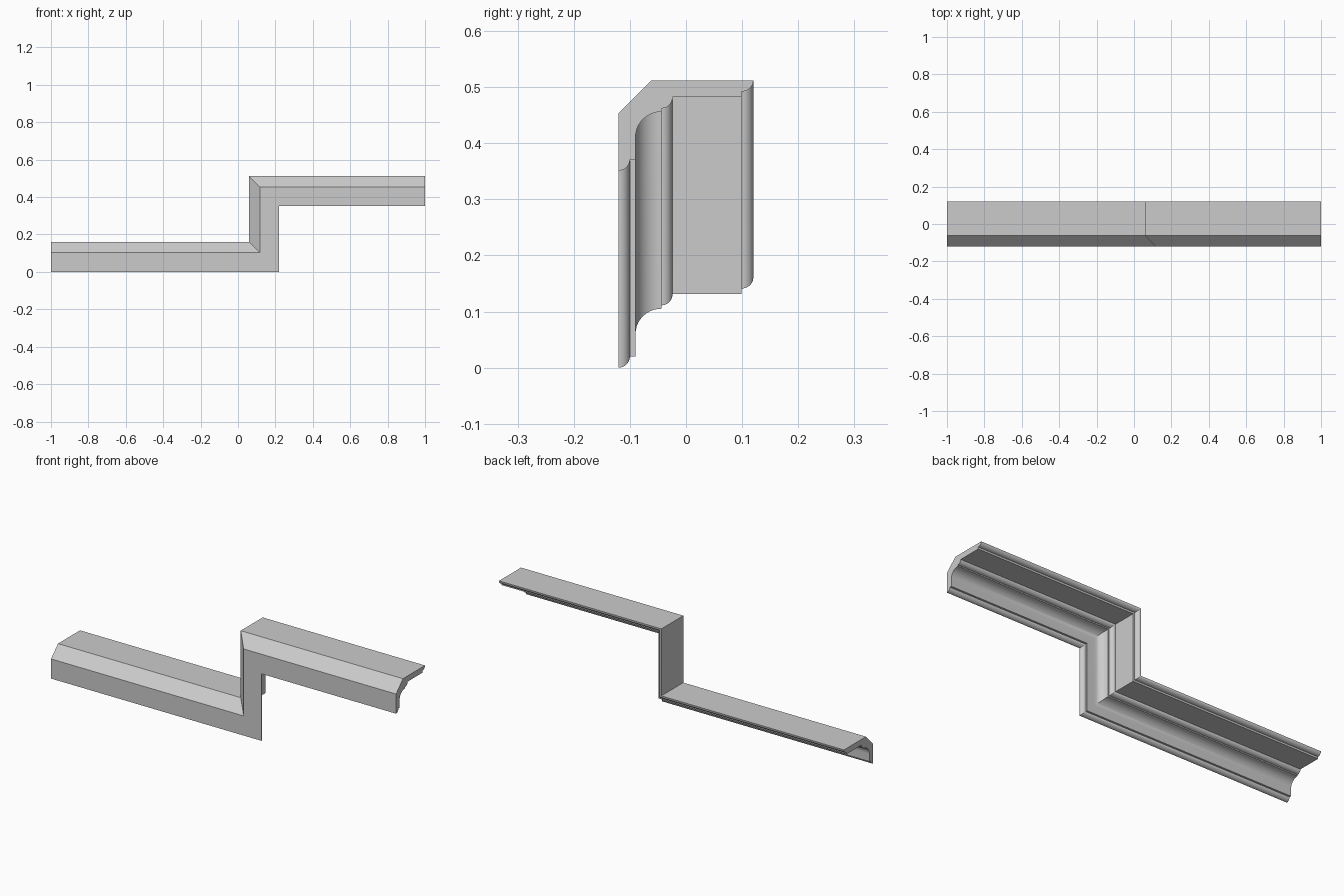
import bpy, bmesh, math

if "Cube" in bpy.data.objects:
    bpy.data.objects.remove(bpy.data.objects["Cube"])

RISE = 0.351      # height step between the two runs
CORNER_X = 0.22   # x of the riser's lower edge

def arc(cy, cz, ry, rz, a0, a1, n=10):
    """Elliptical arc points, angles in degrees."""
    return [(cy + ry * math.cos(math.radians(a0 + (a1 - a0) * i / n)),
             cz + rz * math.sin(math.radians(a0 + (a1 - a0) * i / n)))
            for i in range(n + 1)]

# Cornice cross-section as (y, height)
profile = (
    arc(-0.12, 0.02, 0.02, 0.02, -90, 0)             # bottom bead
    + [(-0.09, 0.02)]                                # fillet
    + arc(-0.044, 0.06, 0.046, 0.045, 180, 90)       # cove
    + arc(-0.044, 0.131, 0.02, 0.02, -90, 0)         # middle bead
    + [(0.099, 0.131)]                               # flat soffit
    + arc(0.099, 0.161, 0.021, 0.02, -90, 0)         # outer bead
    + [(-0.062, 0.161), (-0.12, 0.103)]              # flat top and chamfer
)

# Sweep the section along the stepped path with mitred corners
def station(k, y, h):
    x = (-1, CORNER_X - h, CORNER_X - h, 1)[k]
    z = h + (RISE if k > 1 else 0)
    return (x, y, z)

bm = bmesh.new()
rings = [[bm.verts.new(station(k, y, h)) for y, h in profile] for k in range(4)]
n = len(profile)
for a, b in zip(rings, rings[1:]):
    for i in range(n):
        j = (i + 1) % n
        bm.faces.new((a[i], a[j], b[j], b[i]))

# End caps
bm.faces.new(rings[0])
bm.faces.new(rings[-1])
bmesh.ops.recalc_face_normals(bm, faces=bm.faces)

mesh = bpy.data.meshes.new("stepped_cornice")
bm.to_mesh(mesh)
bm.free()
cornice = bpy.data.objects.new("stepped_cornice", mesh)
bpy.context.collection.objects.link(cornice)

bpy.context.view_layer.objects.active = cornice
cornice.select_set(True)
bpy.ops.object.shade_smooth_by_angle(angle=math.radians(30))
